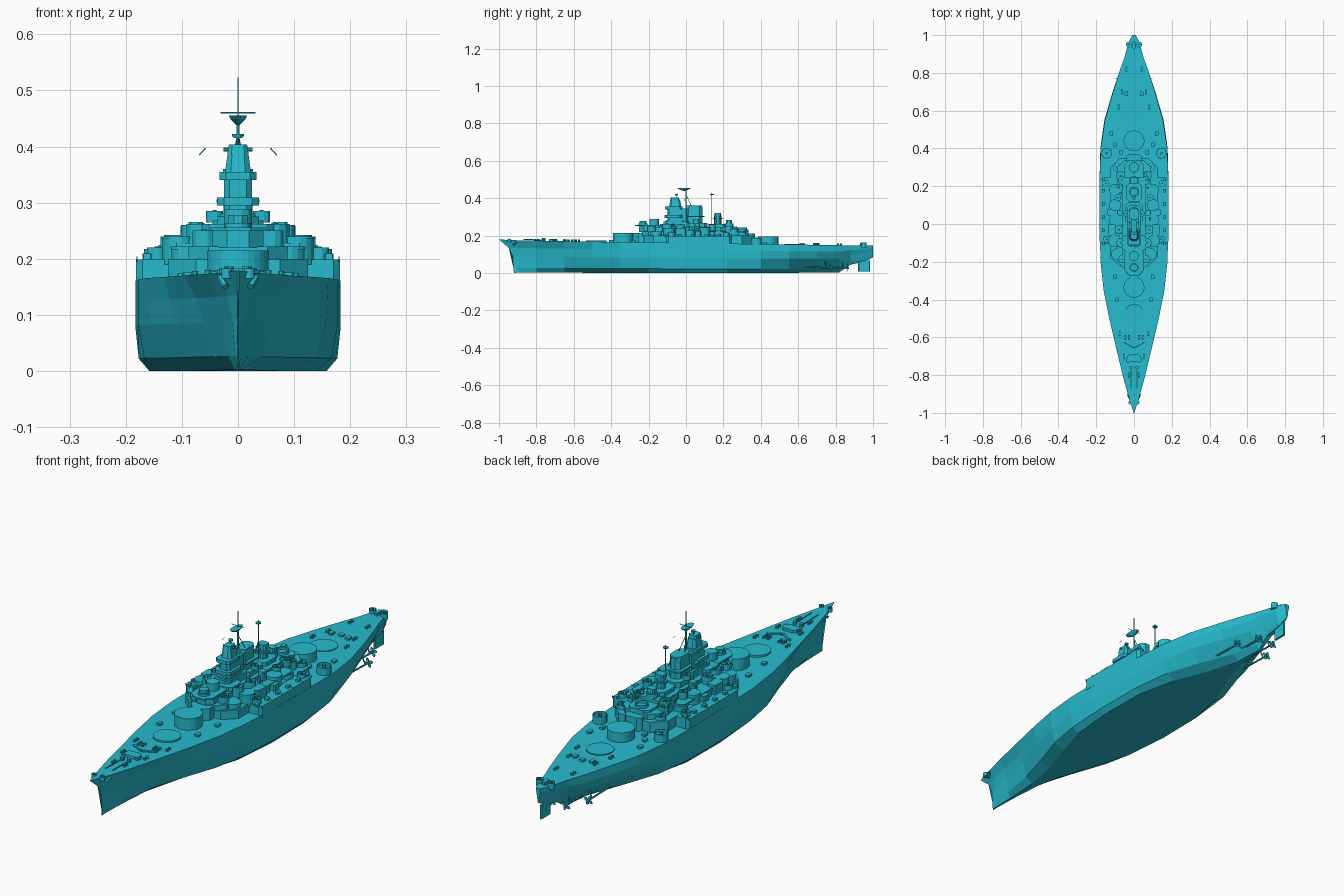
import bpy, bmesh, math, random
from mathutils import Vector

random.seed(4)
paint = bpy.data.materials.new("hull_paint")
paint.diffuse_color = (0.02, 0.5, 0.62, 1)


def finish(name, bm):
    bmesh.ops.recalc_face_normals(bm, faces=bm.faces)
    me = bpy.data.meshes.new(name)
    bm.to_mesh(me)
    bm.free()
    me.materials.append(paint)
    ob = bpy.data.objects.new(name, me)
    bpy.context.collection.objects.link(ob)
    return ob


def loft(name, rings):
    bm = bmesh.new()
    vs = [[bm.verts.new(p) for p in r] for r in rings]
    n = len(rings[0])
    for a, b in zip(vs, vs[1:]):
        for i in range(n):
            bm.faces.new((a[i], a[(i + 1) % n], b[(i + 1) % n], b[i]))
    bm.faces.new(vs[0])
    bm.faces.new(vs[-1])
    return finish(name, bm)


def circle(x, y, z, r, n=16, sy=1):
    return [(x + r * math.cos(2 * math.pi * (i + .5) / n),
             y + sy * r * math.sin(2 * math.pi * (i + .5) / n), z) for i in range(n)]


def drum(name, x, y, r, z0, z1, n=16, top=1, sy=1):
    return loft(name, [circle(x, y, z0, r, n, sy), circle(x, y, z1, r * top, n, sy)])


def tub(name, x, y, r, z0, z1, n=12, depth=.011):
    # open-topped gun tub with a thin wall
    return loft(name, [circle(x, y, z0, r, n), circle(x, y, z1, r, n),
                       circle(x, y, z1, r * .9, n), circle(x, y, z1 - depth, r * .9, n)])


def house(name, y0, y1, w, z0, z1, c=.02, top=1, x=0):
    # chamfered deckhouse, optionally tapering upward
    pts = [(w, y0 + c), (w, y1 - c), (w - c, y1), (c - w, y1),
           (-w, y1 - c), (-w, y0 + c), (c - w, y0), (w - c, y0)]
    m = (y0 + y1) / 2
    return loft(name, [[(x + a * s, m + (b - m) * s, z) for a, b in pts]
                       for z, s in ((z0, 1), (z1, top))])


def bar(name, a, b, r=.002, n=6):
    a, b = Vector(a), Vector(b)
    q = (b - a).to_track_quat('Z', 'Y')
    return loft(name, [[p + q @ Vector(c) for c in circle(0, 0, 0, r, n)] for p in (a, b)])


def deck_z(y):
    return .1605 - .0145 * y + (.004 * (-y - .6) if y < -.6 else 0)


# Hull stations: y, keel z, then half widths at bottom, bilge, middle, upper side, deck
stations = [
    (-.90, .003, .003, .005, .010, .018, .033), (-.80, .003, .006, .018, .028, .037, .060),
    (-.65, .002, .015, .045, .062, .075, .096), (-.50, .001, .045, .090, .115, .122, .131),
    (-.35, 0, .095, .140, .156, .159, .161), (-.20, 0, .140, .167, .177, .177, .177),
    (0, 0, .158, .177, .183, .183, .183), (.22, 0, .155, .176, .183, .183, .183),
    (.40, 0, .115, .155, .175, .178, .176), (.55, .001, .055, .105, .148, .157, .154),
    (.70, .002, .012, .045, .096, .113, .111), (.82, .004, .004, .014, .052, .073, .073),
    (.88, .045, .010, .020, .036, .050, .051), (.96, .062, .008, .014, .022, .028, .029),
    (1.0, .085, .001, .003, .006, .009, .010)]
levels = (0, .14, .5, .76, 1)
rings = []
stem = [(.0012, -.92, 0), (.0012, -.922, .025), (.0012, -.926, .09), (.0012, -.948, .135), (.002, -1, .179)]
rings.append(stem + [(-x, y, z) for x, y, z in reversed(stem)])
for y, zk, *ws in stations:
    side = [(w, y, zk + (deck_z(y) - zk) * t) for w, t in zip(ws, levels)]
    rings.append(side + [(-x, a, z) for x, a, z in reversed(side)])
loft("hull", rings)

# Rudder, shafts, struts and propellers
house("rudder", .92, .985, .005, .008, .066, .004)
for s in (-1, 1):
    for x, y0, y1 in ((.035, .66, .86), (.078, .56, .77)):
        bar("shaft", (s * x, y0, .034), (s * x, y1, .028), .004)
        bar("shaft_strut", (s * x, y1 - .02, .028), (s * x * .75, y1 - .03, .085), .003)
        bar("propeller_hub", (s * x, y1 - .005, .028), (s * x, y1 + .012, .028), .006)
        for k in range(4):
            a = k * math.pi / 2 + .4
            u, v = math.cos(a), math.sin(a)
            loft("propeller_blade", [[(s * x + d * u - e * v, y1 + f * .3, .028 + d * v + e * u)
                 for d, e in ((.003, -.002), (.012, -.007), (.02, -.003), (.02, .003), (.012, .007), (.003, .002))]
                 for f in (0, .01)])

# Main gun barbettes
for y, top in ((-.48, .175), (-.335, .215), (.44, .195), (.58, .156)):
    drum("barbette", 0, y, .055, .14, top, 28)

# Main superstructure tiers
house("wing_deck", -.105, .245, .182, .15, .199, .012)
house("main_deckhouse", -.225, .35, .125, .15, .2, .05)
house("second_deckhouse", -.235, .335, .088, .199, .222, .035)
house("third_deckhouse", -.2, .25, .062, .222, .245, .02)
house("forward_house", -.285, -.18, .045, .155, .215, .03)
house("aft_house", .24, .37, .04, .155, .212, .015)

# Forward bridge
house("lower_bridge", -.25, -.1, .045, .22, .25, .025)
house("bridge_platform", -.272, -.12, .05, .25, .256, .028)
drum("forward_director_base", 0, -.23, .024, .25, .264, 12)
drum("forward_director", 0, -.23, .019, .264, .278, 8)
drum("conning_tower", 0, -.17, .026, .25, .288, 12)
house("bridge_wing", -.14, -.06, .064, .245, .262, .012)

# Tower mast with stacked platforms
house("tower_base", -.12, .02, .037, .24, .275, .014)
house("tower_trunk", -.1, .01, .025, .27, .345, .01)
house("tower_lower_platform", -.115, -.02, .037, .295, .309, .012)
house("tower_lower_rim", -.11, -.01, .031, .275, .281, .012)
house("tower_upper_platform", -.112, -.02, .033, .34, .355, .012)
house("tower_top", -.09, -.025, .023, .355, .392, .01, .78)
house("tower_director", -.085, -.035, .019, .385, .404, .007, .85)
bar("rangefinder", (-.026, -.06, .395), (.026, -.06, .395), .004, 8)

# Funnel joined to the tower
house("funnel", -.005, .09, .026, .24, .352, .016, .95)
house("funnel_cap", 0, .086, .027, .346, .36, .016)
house("funnel_platform", .0, .1, .038, .3, .306, .014)
house("funnel_skirt", 0, .115, .045, .24, .268, .015)

# Aft control tower
house("aft_tower_base", .12, .215, .04, .24, .262, .014)
drum("aft_tower", 0, .17, .019, .26, .308, 10)
drum("aft_tower_platform", 0, .17, .027, .288, .295, 12)
house("aft_director", .152, .188, .02, .306, .322, .006)
drum("aft_lower_director_base", 0, .23, .024, .24, .264, 12)
house("aft_lower_director", .215, .245, .018, .264, .284, .006)
house("aft_platform", .22, .335, .05, .222, .232, .02)
tub("aft_centre_tub", 0, .3, .027, .232, .244)

# Masts, radar aerials and yards
bar("main_mast", (0, 0, .35), (0, 0, .455), .003)
bar("main_mast_top", (0, 0, .455), (0, 0, .523), .0013)
loft("radar_dish", [circle(0, -.01, .438, .003, 12), circle(0, -.01, .449, .014, 12, 2.2),
                    circle(0, -.01, .455, .017, 12, 2.2)])
bar("radar_yard", (-.031, 0, .46), (.031, 0, .46), .0013)
bar("director_mast", (0, -.05, .4), (0, -.05, .42), .002)
drum("director_aerial", 0, -.05, .009, .415, .422, 8)
bar("aft_mast", (0, .138, .25), (0, .138, .43), .002)
drum("aft_radar", 0, .138, .011, .418, .422, 10)
for s in (-1, 1):
    bar("signal_aerial", (s * .058, -.01, .397), (s * .069, -.01, .385), .001)
    bar("mast_leg", (s * .015, .03, .355), (0, 0, .42), .0015)

# Gun mount bases and tubs mirrored port and starboard
mounts = [(.1, .18, .03, .19, .222), (.1, .1, .03, .19, .242), (.1, .02, .03, .19, .222),
          (.105, -.09, .03, .19, .24), (.09, -.16, .029, .19, .222)]
tubs = [(.145, .375, .029, .15, .187), (.062, .23, .022, .215, .25), (.07, .255, .024, .199, .236),
        (.066, -.1, .027, .222, .262), (.06, -.185, .022, .215, .25), (.042, .055, .016, .265, .285),
        (.145, -.08, .018, .199, .22), (.15, .215, .018, .199, .217), (.085, .14, .018, .22, .258),
        (.08, -.03, .022, .222, .26), (.09, .3, .022, .19, .218), (.028, .95, .015, .135, .162),
        (.02, -.945, .01, .165, .183)]
for s in (-1, 1):
    for x, y, r, z0, z1 in mounts:
        drum("gun_mount_base", s * x, y, r, z0, z1, 16)
        drum("gun_mount_ring", s * x, y, r * 1.08, z1 - .005, z1, 16)
    for x, y, r, z0, z1 in tubs:
        tub("gun_tub", s * x, y, r, z0, z1)
        drum("tub_pedestal", s * x, y, r * .25, z0, z1 + .002, 8)
    # side directors and boat deck houses
    drum("side_director_base", s * .075, .06, .016, .22, .25, 10)
    house("side_director", .045, .075, .013, .25, .266, .004, x=s * .075)
    house("boat_deck_house", -.06, .0, .02, .199, .24, .006, x=s * .118)
    house("midship_house", .045, .08, .014, .199, .225, .005, x=s * .128)
    house("side_platform", -.12, .2, .05, .222, .228, .015, x=s * .075)
    # splinter shields, ladders and rail posts along the wing deck edge
    for y in (-.1, -.03, .04, .11, .18, .24):
        bar("rail_post", (s * .18, y, .195), (s * .18, y, .204), .001, 4)
        house("ready_locker", y - .012, y + .006, .008, .199, .209, .002, x=s * .162)
    # deck fittings: bollards, vents and hatches
    for x, y in ((.03, -.8), (.06, -.7), (.085, -.58), (.03, -.6), (.05, -.6), (.07, .7), (.045, .82), (.09, .62)):
        z = deck_z(y)
        drum("bollard", s * x * .9, y - .008, .006, z - .005, z + .009, 8)
        drum("bollard", s * x * .9, y + .008, .006, z - .005, z + .009, 8)
    for x, y in ((.03, -.72), (.09, -.4), (.1, -.28), (.1, .42), (.12, .48), (.04, .69), (.07, .38)):
        z = deck_z(y)
        house("deck_hatch", y - .012, y + .012, .009, z - .005, z + .009, .003, x=s * x)
    # anchor gear and chains
    drum("capstan", s * .016, -.76, .009, .165, .186, 10)
    bar("anchor_chain", (s * .016, -.77, .177), (s * .016, -.87, .179), .0025)
    bar("anchor", (s * .022, -.925, .15), (s * .032, -.905, .167), .006)
    bar("breakwater", (0, -.655, .176), (s * .055, -.625, .174), .005)
    # random small superstructure fittings
    for i in range(24):
        x, y = random.uniform(.05, .085), random.uniform(-.15, .28)
        house("fitting", y - .006, y + .006, .005, .22, random.uniform(.232, .252), .001, x=s * x)
house("windlass", -.73, -.69, .034, .165, .183, .01)
house("stern_hatch", .69, .71, .012, .145, .158, .003)
house("stern_crane_base", .93, .965, .008, .14, .16, .003)
